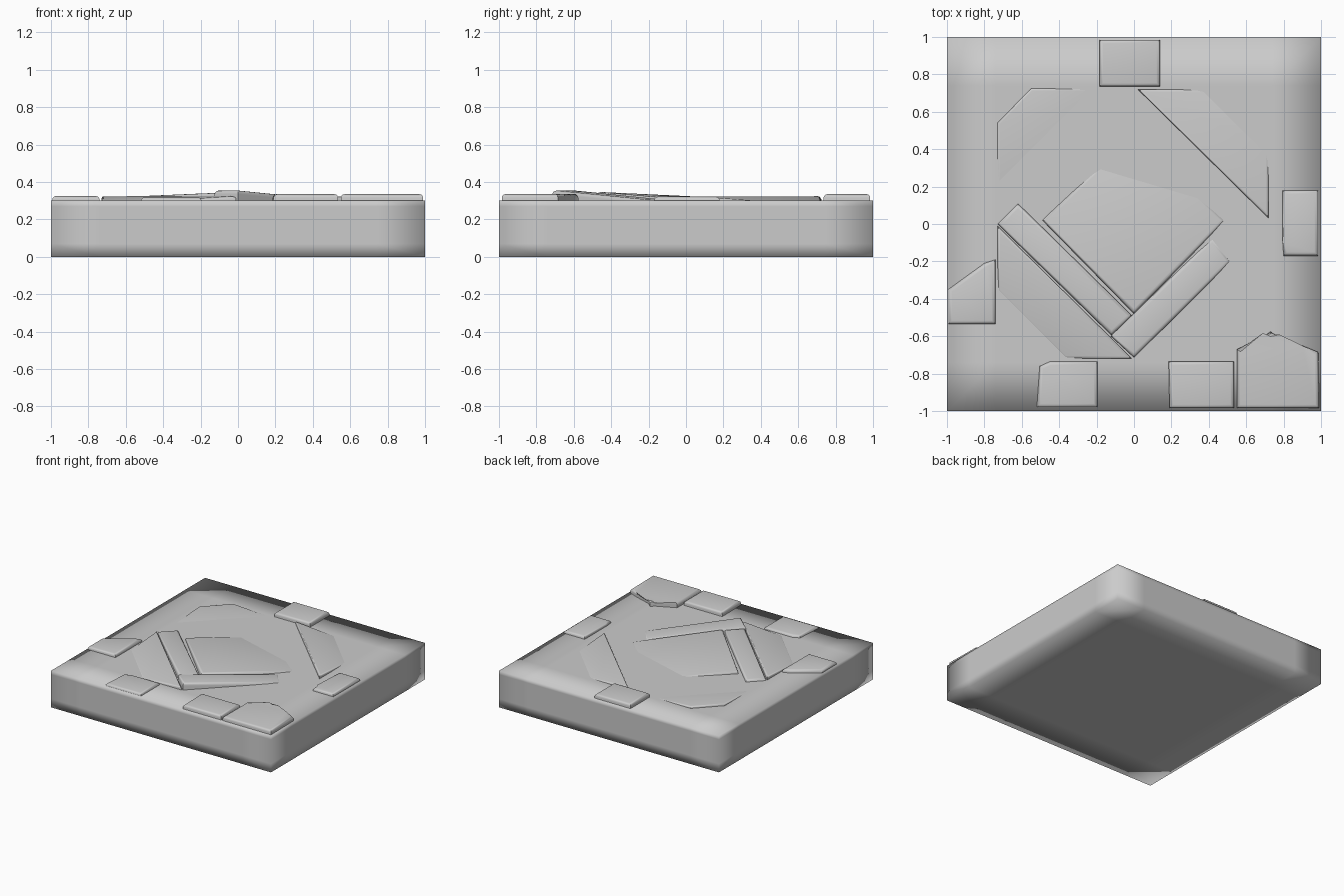
import bpy, bmesh

if "Cube" in bpy.data.objects:
    bpy.data.objects.remove(bpy.data.objects["Cube"])


def finish(bm, name, angle=None):
    bmesh.ops.recalc_face_normals(bm, faces=bm.faces)
    mesh = bpy.data.meshes.new(name)
    bm.to_mesh(mesh)
    bm.free()
    ob = bpy.data.objects.new(name, mesh)
    bpy.context.collection.objects.link(ob)
    bpy.ops.object.select_all(action='DESELECT')
    ob.select_set(True)
    bpy.context.view_layer.objects.active = ob
    if angle is None:
        bpy.ops.object.shade_smooth()
    else:
        bpy.ops.object.shade_smooth_by_angle(angle=angle)
    return ob


def stone(name, outline, plane, bevel=0.02):
    """Slab fragment whose top follows z = c + gx*x + gy*y, with a rounded rim."""
    c, gx, gy = plane
    bm = bmesh.new()
    low = [bm.verts.new((x, y, 0.2)) for x, y in outline]
    top = [bm.verts.new((x, y, c + gx * x + gy * y)) for x, y in outline]
    n = len(outline)
    bm.faces.new(low[::-1])
    face = bm.faces.new(top)
    for i in range(n):
        j = (i + 1) % n
        bm.faces.new((low[i], low[j], top[j], top[i]))
    bmesh.ops.bevel(bm, geom=list(face.edges), offset=bevel, segments=3,
                    profile=0.5, affect='EDGES', clamp_overlap=True)
    return finish(bm, name, 0.7)


# Base slab, with support loops for its soft shading
bm = bmesh.new()
bmesh.ops.create_cube(bm, size=2)
for v in bm.verts:
    v.co.z = 0.15 + 0.15 * v.co.z
cuts = [((s * 0.74, 0, 0), (1, 0, 0)) for s in (-1, 1)]
cuts += [((0, s * 0.74, 0), (0, 1, 0)) for s in (-1, 1)]
cuts += [((0, 0, 0.07), (0, 0, 1)), ((0, 0, 0.27), (0, 0, 1))]
for co, no in cuts:
    bmesh.ops.bisect_plane(bm, geom=bm.verts[:] + bm.edges[:] + bm.faces[:],
                           plane_co=co, plane_no=no)
finish(bm, "base_slab")

# Broken centre pattern, each piece tilted and partly sunk
stone("centre_diamond", [(-0.49, 0.02), (0, -0.48), (0.49, 0.02), (0, 0.49)],
      (0.316, -0.020, -0.067))
stone("left_strip", [(-0.73, 0), (-0.12, -0.595), (-0.01, -0.49), (-0.62, 0.11)],
      (0.332, 0.022, -0.022))
stone("right_strip", [(-0.125, -0.6), (0, -0.715), (0.52, -0.2), (0.42, -0.07)],
      (0.320, -0.05, -0.05))
stone("front_left_panel", [(-0.73, -0.01), (-0.73, -0.36), (-0.37, -0.72), (-0.01, -0.72)],
      (0.377, 0.07, 0.07), 0.015)
stone("back_right_panel", [(0.02, 0.72), (0.72, 0.03), (0.72, 0.42), (0.42, 0.72)],
      (0.381, -0.075, -0.075), 0.015)
stone("back_left_panel", [(-0.73, 0.54), (-0.73, 0.02), (-0.02, 0.72), (-0.55, 0.725)],
      (0.2525, -0.05, 0.05), 0.012)

# Border stones left around the rim
stone("back_stone", [(-0.185, 0.735), (0.14, 0.735), (0.14, 0.985), (-0.185, 0.985)],
      (0.335, 0, 0))
stone("right_stone", [(0.80, -0.17), (0.985, -0.17), (0.985, 0.18), (0.795, 0.18), (0.795, -0.10)],
      (0.322, 0, 0))
stone("left_stone", [(-0.993, -0.535), (-0.74, -0.535), (-0.74, -0.19), (-0.80, -0.21),
                     (-0.993, -0.35)], (0.325, 0, 0))
stone("front_left_stone", [(-0.52, -0.98), (-0.195, -0.98), (-0.195, -0.735), (-0.45, -0.735),
                           (-0.505, -0.76)], (0.318, 0, 0))
stone("front_stone", [(0.19, -0.985), (0.535, -0.985), (0.535, -0.735), (0.185, -0.735)],
      (0.335, 0, 0))
stone("front_right_stone", [(0.55, -0.985), (0.99, -0.985), (0.985, -0.685), (0.90, -0.65),
                            (0.77, -0.61), (0.73, -0.575), (0.70, -0.60), (0.55, -0.67)],
      (0.335, 0, 0))
